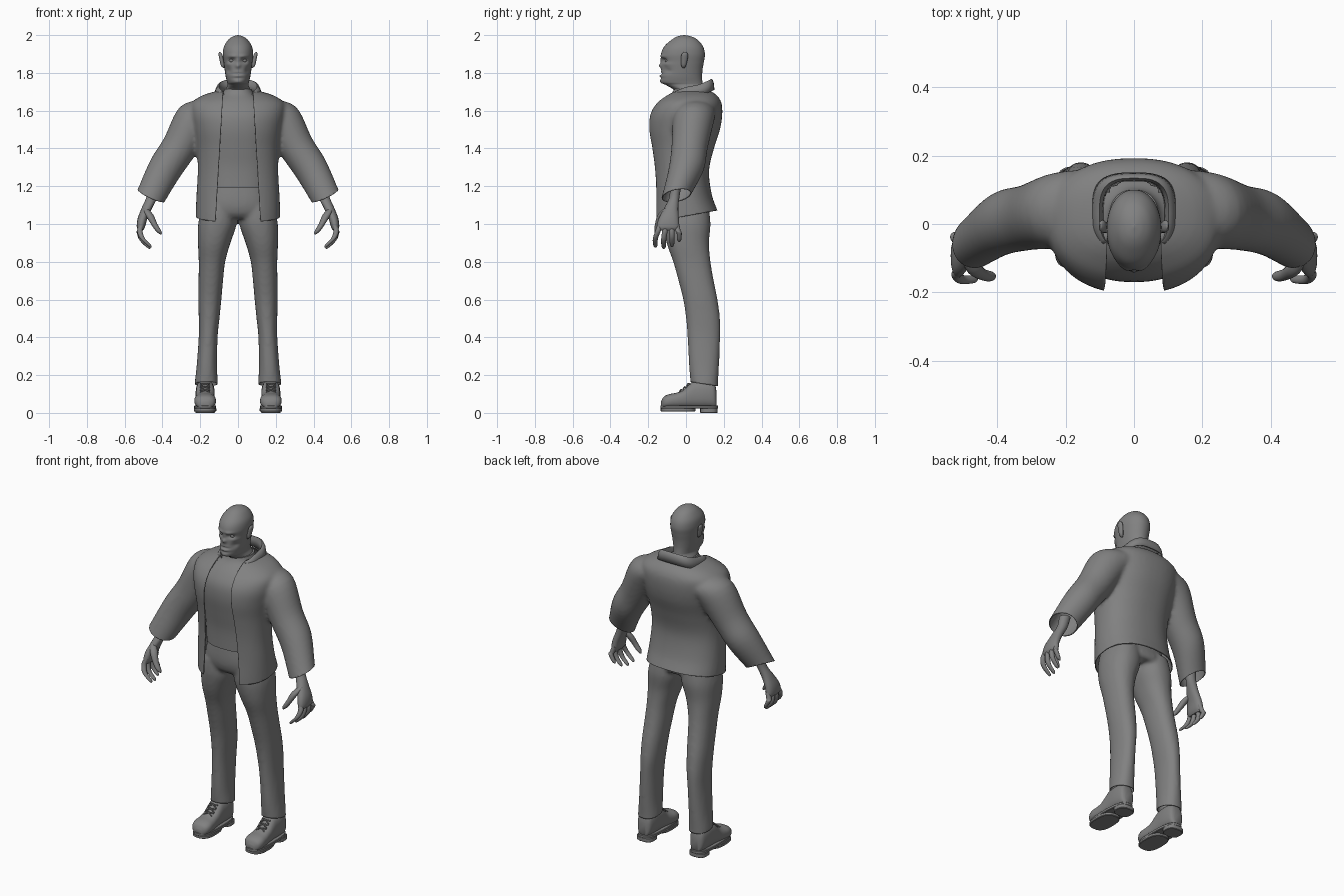
import bpy, bmesh, math
from mathutils import Vector

grey = bpy.data.materials.new("plain grey")
grey.diffuse_color = (0.22, 0.22, 0.22, 1)


def power(v, n):
    return math.copysign(abs(v) ** (2 / n), v)


def smooth_rows(rows, steps):
    """Catmull-Rom interpolation between cross-sections."""
    out = []
    for i in range(len(rows) - 1):
        p0, p1, p2, p3 = rows[max(i - 1, 0)], rows[i], rows[i + 1], rows[min(i + 2, len(rows) - 1)]
        for s in range(steps):
            t = s / steps
            out.append([0.5 * (2 * b + (c - a) * t + (2 * a - 5 * b + 4 * c - d) * t * t
                               + (3 * b - a - 3 * c + d) * t ** 3)
                        for a, b, c, d in zip(p0, p1, p2, p3)])
    return out + [list(rows[-1])]


def add_loft(bm, rows, seg, steps, lying):
    """Row: x, y, z, tilt, half width, front radius, back radius, roundness."""
    rings = []
    for x, y, z, a, ru, f, b, n in smooth_rows(rows, steps):
        ring = []
        for i in range(seg):
            t = 2 * math.pi * i / seg
            pu = ru * power(math.cos(t), n)
            s = math.sin(t)
            p = Vector((x + pu * math.cos(a), y + (b if s > 0 else f) * power(s, n), z + pu * math.sin(a)))
            ring.append(bm.verts.new((p.x, -p.z, p.y) if lying else p))
        rings.append(ring)
    for r, q in zip(rings, rings[1:]):
        for i in range(seg):
            j = (i + 1) % seg
            bm.faces.new((r[i], r[j], q[j], q[i]))
    bm.faces.new(rings[0][::-1])
    bm.faces.new(rings[-1])


def finish(name, bm, angle=50, recalc=True):
    if recalc:
        bmesh.ops.recalc_face_normals(bm, faces=bm.faces)
    me = bpy.data.meshes.new(name)
    bm.to_mesh(me)
    bm.free()
    me.materials.append(grey)
    me.shade_smooth()
    me.set_sharp_from_angle(angle=math.radians(angle))
    ob = bpy.data.objects.new(name, me)
    bpy.context.collection.objects.link(ob)
    return ob


def make(name, lofts, seg=24, steps=4, lying=False, angle=50):
    bm = bmesh.new()
    for rows in lofts:
        add_loft(bm, rows, seg, steps, lying)
    return finish(name, bm, angle)


def flip(rows):
    return [(-r[0], r[1], r[2], -r[3]) + tuple(r[4:]) for r in rows]


def both(*lofts):
    return list(lofts) + [flip(r) for r in lofts]


def upright(rows, n=2.3):
    """Rows given as centre x, z, half width, front y, back y."""
    return [(x, (f + b) / 2, z, 0, w, (b - f) / 2, (b - f) / 2, n) for x, z, w, f, b in rows]


def tube(points):
    return [(x, y, z, 0, r, r, r, 2) for x, y, z, r in points]


def fuse(ob, voxel=0.011, rounds=5):
    """Merge overlapping lofts into one smooth skin and return it as a bmesh."""
    m = ob.modifiers.new("fuse", 'REMESH')
    m.mode = 'VOXEL'
    m.voxel_size = voxel
    s = ob.modifiers.new("soften", 'SMOOTH')
    s.iterations = rounds
    dg = bpy.context.evaluated_depsgraph_get()
    me = bpy.data.meshes.new_from_object(ob.evaluated_get(dg))
    bm = bmesh.new()
    bm.from_mesh(me)
    bpy.data.objects.remove(ob)
    bpy.data.meshes.remove(me)
    return bm


def drop(bm, rule):
    bmesh.ops.delete(bm, geom=[f for f in bm.faces if rule(f.calc_center_median())], context='FACES')


def trim(bm, co, no, region, remove=True):
    co, no = Vector(co), Vector(no)
    fs = [f for f in bm.faces if region(f.calc_center_median())]
    geom = set(fs) | {e for f in fs for e in f.edges} | {v for f in fs for v in f.verts}
    bmesh.ops.bisect_plane(bm, geom=list(geom), plane_co=co, plane_no=no, dist=1e-5)
    if remove:
        drop(bm, lambda c: region(c) and (c - co).dot(no) > 0)


# Jacket: body and sleeves fused, then hem, cuffs, front and neck opened
body = upright([(0, 0.96, .225, -.178, .20), (0, 1.05, .224, -.176, .175), (0, 1.15, .22, -.172, .138),
                (0, 1.28, .213, -.176, .122), (0, 1.40, .218, -.19, .148), (0, 1.50, .235, -.204, .18),
                (0, 1.58, .25, -.196, .192), (0, 1.64, .245, -.16, .188), (0, 1.68, .19, -.11, .165),
                (0, 1.705, .11, -.07, .13)])
sleeve = [(.13, .05, 1.60, .9, .075, .10, .11, 2), (.225, .04, 1.555, .68, .105, .11, .11, 2),
          (.312, .02, 1.405, .58, .094, .097, .095, 2), (.388, .0, 1.29, .6, .09, .092, .094, 2),
          (.46, -.052, 1.15, .45, .079, .074, .074, 2), (.49, -.07, 1.09, .42, .079, .074, .074, 2)]
bm = fuse(make("jacket_rough", [body] + both(sleeve), 48, 5))
trim(bm, (0, 0, 1.042), (0, .183, -1), lambda c: abs(c.x) < .3)
for s in (1, -1):
    trim(bm, (s * .46, -.052, 1.15), (s * .42, .18, -.9), lambda c: c.x * s > .3 and c.z < 1.3)
    trim(bm, (s * .085, 0, 1.6), (s, 0, .06), lambda c: 0 < c.x * s < .2 and c.y < 0, False)
drop(bm, lambda c: c.y < -.02 and abs(c.x) < .085 - .06 * (c.z - 1.6))
drop(bm, lambda c: c.z > 1.64 and (c.x / .1) ** 2 + ((c.y - .03) / .1) ** 2 < 1)
jacket = finish("jacket", bm, recalc=False)
jacket.modifiers.new("cloth", 'SOLIDIFY').thickness = 0.005

# Turned-down collar, open at the front
bm = bmesh.new()
grid = []
for j in range(37):
    t = math.radians(45 + 270 * j / 36)
    top = 1.768 - .075 * (1 + math.cos(t)) / 2
    grid.append([bm.verts.new(((.088 + .038 * k) * power(math.sin(t), 3),
                               .03 - (.095 + .026 * k) * power(math.cos(t), 3), top + dz))
                 for k, dz in ((0, -.06), (.1, -.02), (.35, 0), (.6, -.003), (.85, -.022), (1, -.058))])
for a, b in zip(grid, grid[1:]):
    for k in range(5):
        bm.faces.new((a[k], a[k + 1], b[k + 1], b[k]))
finish("collar", bm, 60).modifiers.new("cloth", 'SOLIDIFY').thickness = 0.005

# Shirt
make("shirt", [upright([(0, 1.19, .165, -.14, .09), (0, 1.3, .17, -.143, .09), (0, 1.4, .18, -.157, .115),
                        (0, 1.5, .195, -.17, .14), (0, 1.58, .195, -.162, .15), (0, 1.64, .165, -.125, .14),
                        (0, 1.685, .09, -.08, .11), (0, 1.715, .072, -.063, .10)])], 40)

# Trousers: hips and legs fused, cuffs cut slightly lower at the back
hips = upright([(0, 1.225, .155, -.128, .085), (0, 1.12, .18, -.135, .11),
                (0, 1.06, .185, -.125, .125), (0, 1.03, .15, -.10, .115)])
leg = upright([(.10, 1.09, .09, -.12, .12), (.109, 1.0, .102, -.122, .13), (.126, .9, .086, -.103, .122),
               (.138, .8, .07, -.068, .13), (.144, .7, .065, -.04, .147), (.149, .6, .061, -.015, .167),
               (.153, .5, .055, .0, .18), (.158, .4, .05, .008, .181), (.165, .25, .054, .016, .175),
               (.168, .16, .061, .024, .17), (.168, .11, .062, .026, .17)], 2.2)
bm = fuse(make("trousers_rough", [hips] + both(leg), 32))
trim(bm, (0, .03, .163), (0, -.15, -1), lambda c: c.z < .3)
finish("trousers", bm, recalc=False).modifiers.new("cloth", 'SOLIDIFY').thickness = 0.004

# Head and neck, with the face sculpted by soft bumps and dents
head = make("head", [upright([(0, 1.66, .08, -.06, .11), (0, 1.705, .068, -.06, .10), (0, 1.735, .056, -.105, .09),
                              (0, 1.75, .058, -.131, .087), (0, 1.78, .065, -.135, .085),
                              (0, 1.82, .071, -.13, .088), (0, 1.86, .076, -.129, .095),
                              (0, 1.9, .08, -.132, .10), (0, 1.94, .074, -.115, .09),
                              (0, 1.975, .052, -.077, .062), (0, 1.993, .027, -.045, .028),
                              (0, 2.0, .002, -.012, -.006)], 2.1)], 64, 7, angle=80)
bumps = [(.028, 1.888, .022, .007, .008), (.033, 1.866, .015, .011, -.017), (0, 1.866, .008, .012, .006),
         (0, 1.838, .012, .012, .015), (0, 1.795, .028, .004, -.009), (0, 1.784, .024, .005, .006),
         (0, 1.772, .03, .004, -.004), (0, 1.752, .025, .01, .005), (.055, 1.845, .014, .009, .006),
         (.05, 1.812, .012, .014, -.011)]
for v in head.data.vertices:
    if v.co.y < -.02:
        for x, z, sx, sz, amount in bumps:
            v.co.y -= amount * math.exp(-((abs(v.co.x) - x) / sx) ** 2 - ((v.co.z - z) / sz) ** 2)
make("eyes", both(tube([(.033, -.098, 1.853, .002), (.033, -.098, 1.857, .01), (.033, -.098, 1.865, .0145),
                        (.033, -.098, 1.873, .01), (.033, -.098, 1.877, .002)])), 16)
make("ears", both([(.074, -.012, 1.825, 0, .003, .005, .004, 2), (.08, -.012, 1.838, 0, .01, .013, .012, 2),
                   (.087, -.01, 1.87, 0, .011, .016, .018, 2), (.093, -.008, 1.897, 0, .01, .016, .019, 2),
                   (.097, -.006, 1.911, 0, .003, .006, .006, 2)]), 16)

# Hands
palm = [(.445, -.055, 1.20, 0, .032, .03, .03, 2), (.457, -.062, 1.14, 0, .029, .027, .027, 2),
        (.482, -.077, 1.085, 0, .028, .038, .036, 2.2), (.505, -.088, 1.03, 0, .026, .056, .05, 2.3),
        (.514, -.094, .985, 0, .022, .061, .058, 2.4), (.515, -.094, .966, 0, .012, .05, .048, 2.4)]
fingers = []
for y0, y1, x1, tip in ((-.138, -.162, .462, .875), (-.107, -.118, .468, .868),
                        (-.076, -.074, .48, .878), (-.048, -.036, .497, .905)):
    fingers.append(tube([(.508, y0, 1.0, .013), (.52, y0 * .6 + y1 * .4, .965, .0145),
                         ((.521 + x1) / 2 + .014, y1, tip + .048, .0135), (x1 + .008, y1, tip + .012, .011),
                         (x1, y1, tip, .003)]))
thumb = tube([(.492, -.10, 1.085, .012), (.47, -.128, 1.05, .021), (.444, -.147, 1.0, .017),
              (.42, -.153, .962, .0145), (.408, -.152, .945, .004)])
make("hands", both(palm, thumb, *fingers), 16)

# Shoes: uppers run from heel to toe, with welt, heel block and front sole
cx = .174
upper = [(cx, (top + .025) / 2, -y, 0, w, (top - .025) / 2, (top - .025) / 2, 2.5)
         for y, w, top in ((.162, .022, .11), (.148, .042, .16), (.10, .05, .175), (.045, .05, .17),
                           (.018, .05, .152), (-.015, .051, .122), (-.05, .055, .107), (-.09, .057, .099),
                           (-.118, .046, .085), (-.132, .02, .06))]
make("shoe_uppers", both(upper), 24, 4, lying=True)


def slab(z0, z1, w, f, b):
    return upright([(cx, z0, w - .003, f + .003, b - .003), (cx, z0 + .003, w, f, b),
                    (cx, z1 - .003, w, f, b), (cx, z1, w - .003, f + .003, b - .003)], 2.7)


make("shoe_soles", both(slab(.022, .04, .058, -.136, .169), slab(0, .026, .052, .075, .168),
                        slab(.008, .026, .06, -.134, .05)), 32, 1, angle=35)

# Crossed laces on the shoe fronts
laces = []
for y, z in ((.012, .155), (-.008, .137), (-.028, .122)):
    for s in (1, -1):
        laces.append([(cx + s * k * .026, y - .008 * k, z - .006 * k - .008 * k * k, math.pi / 2,
                       .004, .004, .004, 2) for k in (-1, 0, 1)])
make("laces", both(*laces), 8, 3)
